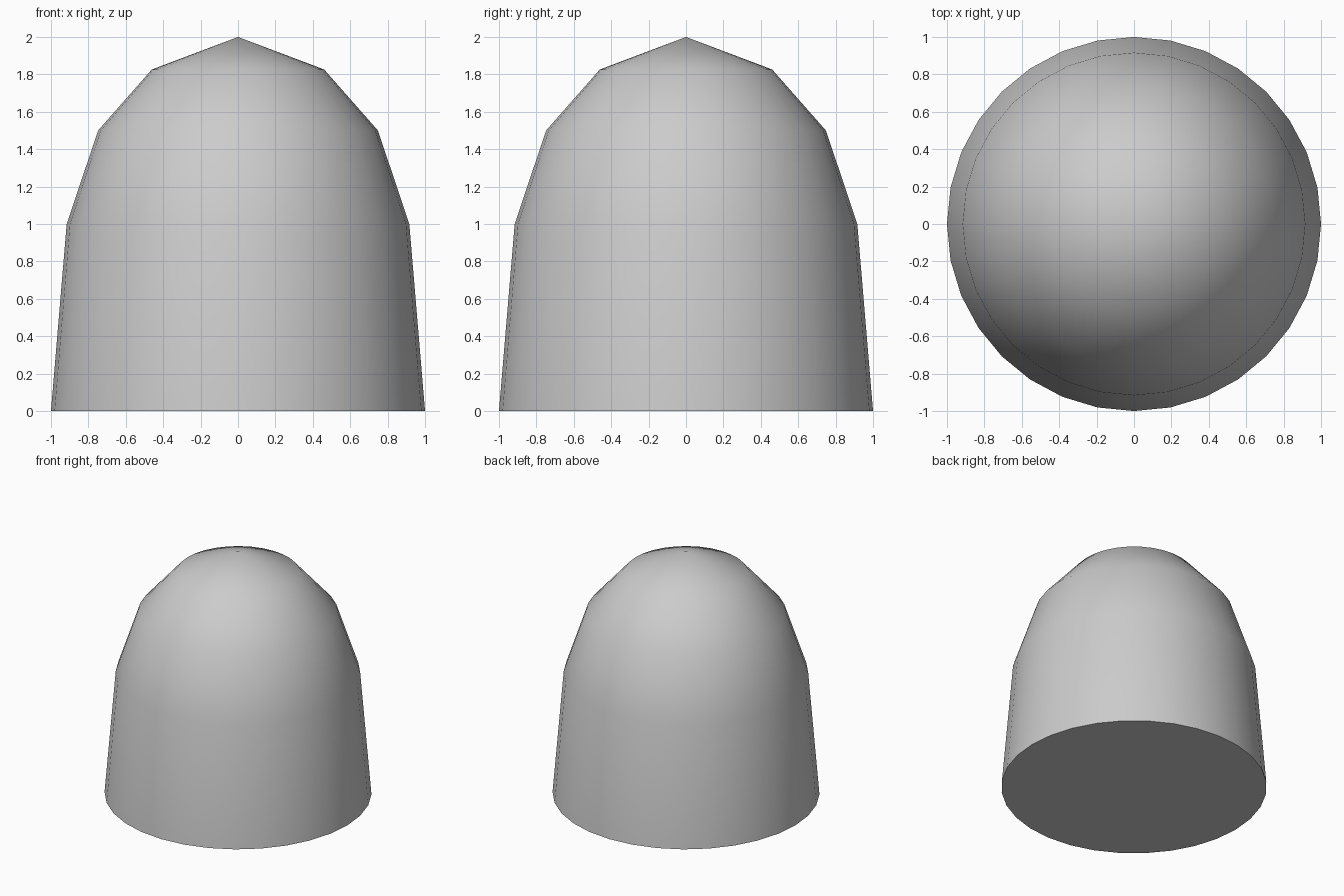
import bpy, bmesh
from math import cos, sin, tau, radians

if "Cube" in bpy.data.objects:
    bpy.data.objects.remove(bpy.data.objects["Cube"])

SIDES = 32
APEX = 2.0
# (radius, height) from base up to the last ring below the tip
PROFILE = [(1.0, 0.0), (0.916, 1.0), (0.748, 1.5), (0.461, 1.826)]

bm = bmesh.new()
rings = [[bm.verts.new((r * cos(tau * i / SIDES), r * sin(tau * i / SIDES), z))
          for i in range(SIDES)] for r, z in PROFILE]

# side walls
for lower, upper in zip(rings, rings[1:]):
    for i in range(SIDES):
        j = (i + 1) % SIDES
        bm.faces.new((lower[i], lower[j], upper[j], upper[i]))

# pointed cap
tip = bm.verts.new((0, 0, APEX))
for i in range(SIDES):
    bm.faces.new((rings[-1][i], rings[-1][(i + 1) % SIDES], tip))

# flat base
bm.faces.new(rings[0][::-1])

mesh = bpy.data.meshes.new("dome_body")
bm.to_mesh(mesh)
bm.free()
dome = bpy.data.objects.new("dome_body", mesh)
bpy.context.collection.objects.link(dome)

# smooth sides, sharp base rim
bpy.context.view_layer.objects.active = dome
dome.select_set(True)
bpy.ops.object.shade_smooth_by_angle(angle=radians(45))
